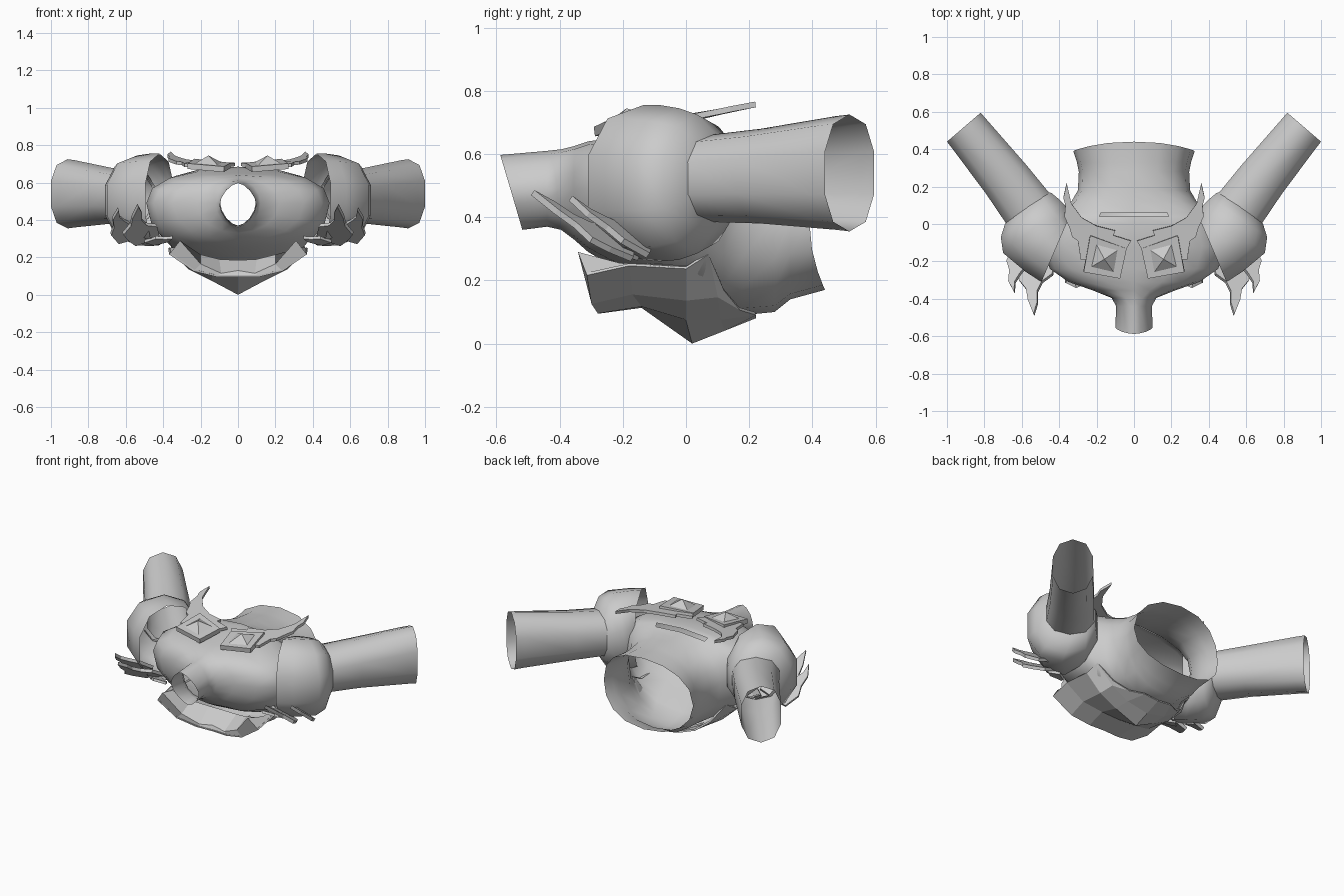
import bpy, bmesh, math
from mathutils import Vector

mat = bpy.data.materials.new("plain_grey")
mat.diffuse_color = (0.6, 0.6, 0.6, 1)


def make(name, verts, faces, smooth=38, thick=0.0, mirror=False):
    """Build a mesh object, optionally thickened and mirrored in x."""
    me = bpy.data.meshes.new(name)
    me.from_pydata([tuple(v) for v in verts], [], faces)
    bm = bmesh.new()
    bm.from_mesh(me)
    bmesh.ops.recalc_face_normals(bm, faces=bm.faces)
    bm.to_mesh(me)
    bm.free()
    me.materials.append(mat)
    ob = bpy.data.objects.new(name, me)
    bpy.context.collection.objects.link(ob)
    if smooth:
        bpy.ops.object.select_all(action='DESELECT')
        ob.select_set(True)
        bpy.context.view_layer.objects.active = ob
        bpy.ops.object.shade_smooth_by_angle(angle=math.radians(smooth))
    if thick:
        m = ob.modifiers.new("thickness", 'SOLIDIFY')
        m.thickness, m.offset = thick, 0
    if mirror:
        m = ob.modifiers.new("mirror", 'MIRROR')
        m.use_mirror_merge = False
    return ob


def loft(rings, closed=True, skip=lambda c: False):
    """Join rings of equal length with quads, leaving out skipped ones."""
    n = len(rings[0])
    verts = [Vector(v) for r in rings for v in r]
    faces = []
    for i in range(len(rings) - 1):
        for j in range(n if closed else n - 1):
            k = (j + 1) % n
            f = [i * n + j, i * n + k, (i + 1) * n + k, (i + 1) * n + j]
            if not skip(sum((verts[a] for a in f), Vector()) / 4):
                faces.append(f)
    return verts, faces


def spow(v, p):
    return math.copysign(abs(v) ** p, v)


# Torso: neck to waist, open at both ends
# y, half width, low, mid, high, squareness, tilt, bow
def torso_ring(y, hw, lo, mid, hi, p=1.0, tilt=0, bow=0, n=16):
    out = []
    for i in range(n):
        a = 2 * math.pi * i / n
        c, s = spow(math.cos(a), p), spow(math.sin(a), p)
        out.append((hw * c, y + tilt * s + bow * s * s,
                    mid + s * ((hi - mid) if s > 0 else (mid - lo))))
    return out


torso = [torso_ring(*r) for r in (
    (-0.553, 0.10, 0.36, 0.48, 0.597, 1.25, -0.035),
    (-0.44, 0.095, 0.37, 0.49, 0.61, 1.2),
    (-0.395, 0.12, 0.36, 0.49, 0.615),
    (-0.355, 0.22, 0.33, 0.49, 0.625),
    (-0.31, 0.35, 0.29, 0.49, 0.64, 0.9),
    (-0.24, 0.45, 0.25, 0.49, 0.65, 0.85),
    (-0.12, 0.49, 0.20, 0.49, 0.67, 0.85),
    (0.0, 0.45, 0.15, 0.49, 0.685, 0.85),
    (0.04, 0.42, 0.13, 0.48, 0.68, 0.85),
    (0.06, 0.40, 0.12, 0.47, 0.665, 0.85),
    (0.12, 0.335, 0.10, 0.44, 0.655, 0.85),
    (0.18, 0.30, 0.09, 0.41, 0.65, 0.9),
    (0.28, 0.295, 0.10, 0.39, 0.64, 0.9),
    (0.33, 0.305, 0.14, 0.39, 0.635, 0.9),
    (0.39, 0.325, 0.17, 0.39, 0.635, 0.9, 0, 0.05))]
make("torso", *loft(torso, skip=lambda c: 0.04 < c.y < 0.06
                    and abs(c.x) < 0.2 and c.z > 0.55), smooth=50)


# Sleeve and shoulder rings lie in upright planes through two plan points
def upright_ring(a, b, lo, hi, n=10, p=0.85):
    a, b = Vector((*a, 0)), Vector((*b, 0))
    mid, half = (a + b) / 2, (b - a) / 2
    angles = [2 * math.pi * (i + 0.5) / n for i in range(n)]
    cs = [spow(math.cos(t), p) for t in angles]
    ss = [spow(math.sin(t), p) for t in angles]
    out = []
    for c, s in zip(cs, ss):
        v = mid + half * c / max(cs)
        v.z = (lo + hi) / 2 + (hi - lo) / 2 * s / max(ss)
        out.append(v)
    return out


shoulder = [upright_ring(*r, n=10, p=0.9) for r in (
    ((0.495, -0.31), (0.345, 0.04), 0.265, 0.755),
    ((0.58, -0.255), (0.36, 0.09), 0.26, 0.755),
    ((0.70, -0.155), (0.38, 0.11), 0.265, 0.745),
    ((0.712, -0.07), (0.41, 0.14), 0.285, 0.725),
    ((0.69, 0.0), (0.44, 0.165), 0.35, 0.675),
    ((0.675, 0.025), (0.455, 0.17), 0.39, 0.655))]
make("shoulder", *loft(shoulder), smooth=50, mirror=True)

sleeve = [upright_ring(*r) for r in (
    ((0.675, -0.01), (0.44, 0.15), 0.385, 0.66),
    ((0.79, 0.16), (0.575, 0.315), 0.38, 0.68),
    ((0.965, 0.395), (0.785, 0.555), 0.36, 0.72),
    ((1.0, 0.44), (0.82, 0.595), 0.355, 0.725))]
make("sleeve", *loft(sleeve), smooth=65, mirror=True)


# Breastplate: a keeled shell under the chest, each row running keel to side
def both_sides(row):
    return [(-x, y, z) for x, y, z in row[:0:-1]] + row


rows = [both_sides(r) for r in (
    [(0, -0.275, 0.10), (0.11, -0.28, 0.10), (0.235, -0.30, 0.13), (0.365, -0.315, 0.22)],
    [(0, -0.14, 0.118), (0.13, -0.14, 0.122), (0.25, -0.17, 0.16), (0.37, -0.18, 0.25)],
    [(0, 0.02, 0.005), (0.14, 0.0, 0.08), (0.26, 0.0, 0.14), (0.365, 0.0, 0.24)],
    [(0, 0.12, 0.045), (0.14, 0.11, 0.08), (0.25, 0.10, 0.15), (0.34, 0.07, 0.285)],
    [(0, 0.22, 0.085), (0.10, 0.22, 0.095), (0.18, 0.17, 0.11), (0.26, 0.12, 0.17)])]
make("breastplate", *loft(rows, closed=False), smooth=0, thick=0.01)
# Broad sloping front lip rising from the shell edge to the chest
lip = [rows[0],
       both_sides([(0, -0.265, 0.13), (0.09, -0.27, 0.115), (0.20, -0.30, 0.165),
                   (0.31, -0.342, 0.29)]),
       both_sides([(0, -0.15, 0.185), (0.10, -0.16, 0.19), (0.20, -0.20, 0.215),
                   (0.33, -0.21, 0.25)])]
make("breastplate_lip", *loft(lip, closed=False), smooth=0)
# Raised side edges of the shell
edge = [[(0.365, -0.315, 0.22), (0.37, -0.18, 0.25), (0.365, 0.0, 0.24), (0.34, 0.07, 0.285)],
        [(0.31, -0.342, 0.29), (0.33, -0.21, 0.255), (0.32, 0.0, 0.25), (0.30, 0.07, 0.29)]]
make("breastplate_edge", *loft(edge, closed=False), smooth=0, mirror=True)


def plate(name, pts, height, thick):
    """Flat outline whose height follows a rule, thickened and mirrored."""
    v = [(x, y, height(x, y)) for x, y in pts]
    return make(name, v, [list(range(len(v)))], 0, thick, True)


# Winged collar plates above the shoulders
plate("collar_wing", [
    (0.36, 0.22), (0.378, 0.14), (0.367, 0.10), (0.372, 0.04), (0.345, -0.02),
    (0.33, -0.07), (0.30, -0.09), (0.285, -0.19), (0.17, -0.19), (0.04, -0.13),
    (0.015, -0.09), (0.11, -0.06), (0.10, -0.035), (0.20, -0.01), (0.28, 0.035),
    (0.335, 0.11)],
    lambda x, y: 0.705 + 0.2 * y * (y > 0) + 0.05 * max(0, x - 0.2)
    + 0.09 * min(0, y), 0.018)


# Square stud base and its pyramid
def stud_height(x, y):
    return 0.69 + 0.14 * (y + 0.19) + 0.06 * (x - 0.16)


base = [(0.235, -0.06), (0.04, -0.13), (0.075, -0.29), (0.27, -0.255)]
plate("stud_base", base, stud_height, 0.03)
tip = [(0.203, -0.105), (0.083, -0.137), (0.105, -0.262), (0.232, -0.232)]
make("stud", [(x, y, stud_height(x, y) + 0.012) for x, y in tip]
     + [(0.158, -0.188, 0.745)],
     [(0, 1, 4), (1, 2, 4), (2, 3, 4), (3, 0, 4)], 0, mirror=True)

# Curved claw feathers sweeping up from under each shoulder
plate("inner_feather", [
    (0.42, -0.17), (0.435, -0.27), (0.49, -0.31), (0.515, -0.36), (0.515, -0.42),
    (0.535, -0.485), (0.565, -0.41), (0.575, -0.35), (0.615, -0.30), (0.59, -0.24),
    (0.55, -0.17)],
    lambda x, y: 0.275 + 0.66 * max(0, -0.175 - y) - 0.35 * (x - 0.53), 0.02)
plate("outer_feather", [
    (0.54, -0.11), (0.57, -0.22), (0.61, -0.27), (0.635, -0.31), (0.64, -0.365),
    (0.67, -0.31), (0.665, -0.25), (0.68, -0.20), (0.64, -0.12)],
    lambda x, y: 0.275 + 0.74 * max(0, -0.11 - y) - 0.35 * (x - 0.63), 0.02)
# Small hooked claw facing inward
plate("inner_claw", [
    (0.35, -0.25), (0.39, -0.245), (0.44, -0.25), (0.50, -0.20), (0.45, -0.15),
    (0.40, -0.19), (0.37, -0.21)],
    lambda x, y: 0.27 + 0.4 * max(0, -0.16 - y), 0.016)
